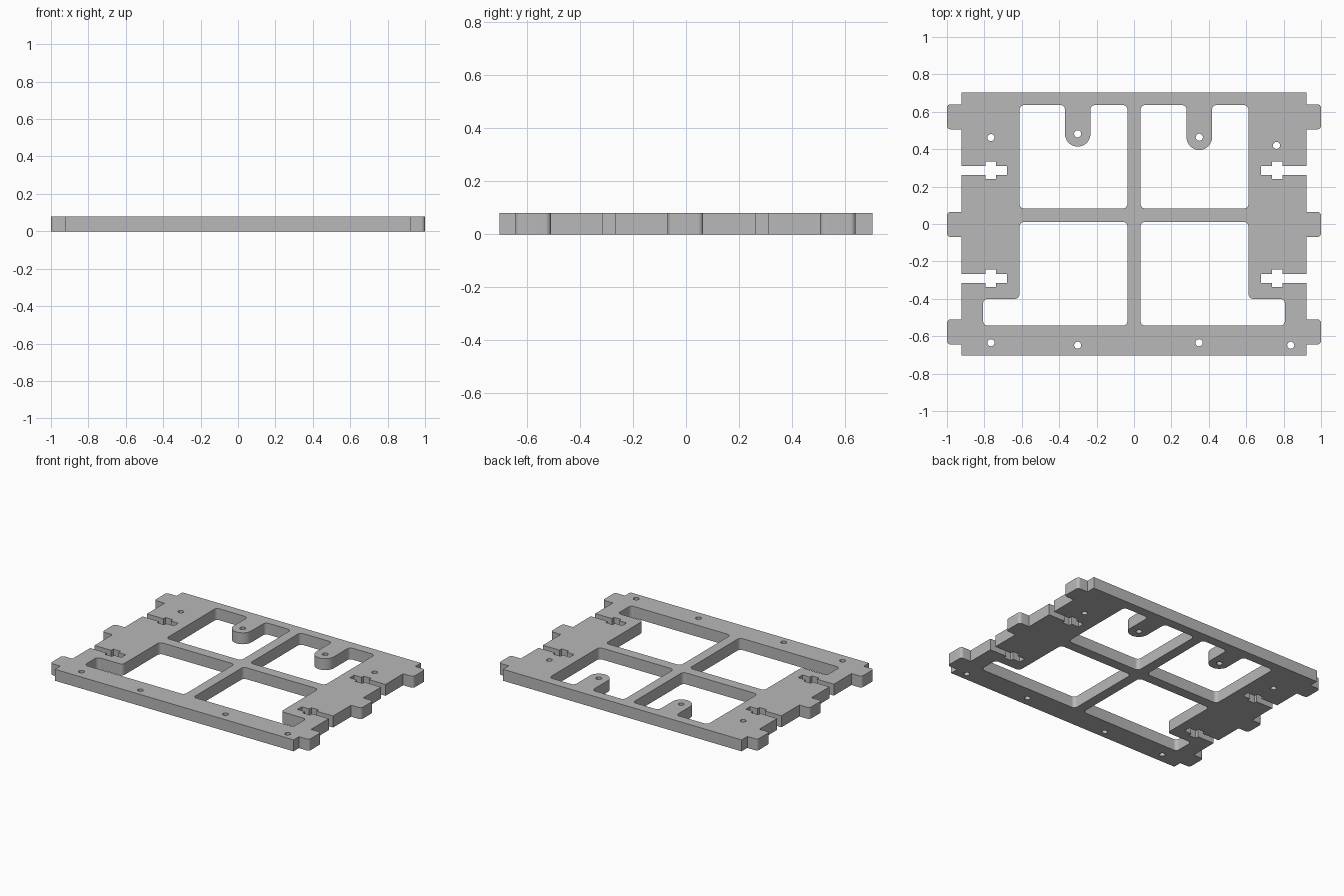
import bpy, bmesh, math
from mathutils import Vector

if "Cube" in bpy.data.objects:
    bpy.data.objects.remove(bpy.data.objects["Cube"], do_unlink=True)

THICK = 0.08
EDGE_X, HALF_Y = 0.922, 0.703
WIN_IN, WIN_OUT = 0.035, 0.612
R = 0.025

grey = bpy.data.materials.new("plain grey")
grey.use_nodes = True
colour = (0.48, 0.48, 0.48, 1)
grey.diffuse_color = colour
grey.node_tree.nodes["Principled BSDF"].inputs["Base Color"].default_value = colour


def rounded(corners, steps=8):
    """Turn (x, y, radius) corners into an outline with filleted corners."""
    out = []
    n = len(corners)
    for i, (x, y, r) in enumerate(corners):
        p = Vector((x, y))
        if r == 0:
            out.append(p)
            continue
        a = (Vector(corners[i - 1][:2]) - p).normalized()
        b = (Vector(corners[(i + 1) % n][:2]) - p).normalized()
        centre = p + (a + b) * r          # all corners are right angles
        for k in range(steps + 1):
            t = math.pi / 2 * k / steps
            out.append(centre - b * r * math.cos(t) - a * r * math.sin(t))
    return out


def circle(x, y, r, n=24):
    return [Vector((x + r * math.cos(math.tau * k / n),
                    y + r * math.sin(math.tau * k / n))) for k in range(n)]


def tab(y):
    """Locating tab on a side edge, listed from back to front."""
    h = 0.067
    return [(EDGE_X, y + h, 0), (1, y + h, 0.02), (1, y - h, 0.02), (EDGE_X, y - h, 0)]


def nut_slot(y):
    """Bolt slot with a crosswise nut pocket, listed from back to front."""
    h, nut, end, x0, x1 = 0.024, 0.047, 0.68, 0.737, 0.793
    top = [(EDGE_X, h), (x1, h), (x1, nut), (x0, nut), (x0, h), (end, h)]
    low = [(x, -d) for x, d in reversed(top)]
    return [(x, y + d, 0) for x, d in top + low]


# Outer outline: one side edge, mirrored for the other
side = [(EDGE_X, HALF_Y, 0)]
side += tab(0.573) + nut_slot(0.287) + tab(-0.002) + nut_slot(-0.291) + tab(-0.577)
side += [(EDGE_X, -HALF_Y, 0)]
loops = [rounded(side + [(-x, y, r) for x, y, r in reversed(side)])]

# Back windows, each with a rounded finger reaching in
for s, fx, tip in ((-1, -0.301, 0.414), (1, 0.349, 0.396)):
    back, front, hw = 0.636, 0.083, 0.068
    a, b = fx - s * hw, fx + s * hw
    loops.append(rounded([
        (s * WIN_IN, front, R), (s * WIN_IN, back, R),
        (a, back, R), (a, tip, hw - 0.001), (b, tip, hw - 0.001), (b, back, R),
        (s * WIN_OUT, back, R), (s * WIN_OUT, front, R)]))
    loops.append(circle(fx, tip + hw, 0.019))

# Front windows, widening toward the front rail
for s in (-1, 1):
    loops.append(rounded([(s * x, y, R) for x, y in (
        (WIN_IN, 0.011), (WIN_OUT, 0.011), (WIN_OUT, -0.4),
        (0.807, -0.4), (0.807, -0.543), (WIN_IN, -0.543))]))

# Screw holes
for x, y in ((-0.765, 0.462), (0.762, 0.42), (-0.765, -0.635),
             (-0.301, -0.648), (0.348, -0.635), (0.838, -0.648)):
    loops.append(circle(x, y, 0.019))

# Fill the outlines as a flat curve and extrude it into a plate
curve = bpy.data.curves.new("plate_outline", "CURVE")
curve.dimensions = "2D"
curve.fill_mode = "BOTH"
curve.extrude = THICK / 2
for pts in loops:
    sp = curve.splines.new("POLY")
    sp.points.add(len(pts) - 1)
    for point, p in zip(sp.points, pts):
        point.co = (p.x, p.y, 0, 1)
    sp.use_cyclic_u = True
outline = bpy.data.objects.new("plate_outline", curve)
bpy.context.collection.objects.link(outline)
bpy.context.view_layer.update()
deps = bpy.context.evaluated_depsgraph_get()
mesh = bpy.data.meshes.new_from_object(outline.evaluated_get(deps))
bpy.data.objects.remove(outline, do_unlink=True)

# Weld caps to walls and stand the plate on the floor
bm = bmesh.new()
bm.from_mesh(mesh)
bmesh.ops.remove_doubles(bm, verts=bm.verts, dist=0.0002)
bmesh.ops.translate(bm, verts=bm.verts, vec=(0, 0, THICK / 2))
bmesh.ops.recalc_face_normals(bm, faces=bm.faces)
bm.to_mesh(mesh)
bm.free()
mesh.materials.clear()
mesh.materials.append(grey)

plate = bpy.data.objects.new("mounting_plate", mesh)
bpy.context.collection.objects.link(plate)
bpy.ops.object.select_all(action="DESELECT")
plate.select_set(True)
bpy.context.view_layer.objects.active = plate
bpy.ops.object.shade_smooth_by_angle(angle=math.radians(30))
